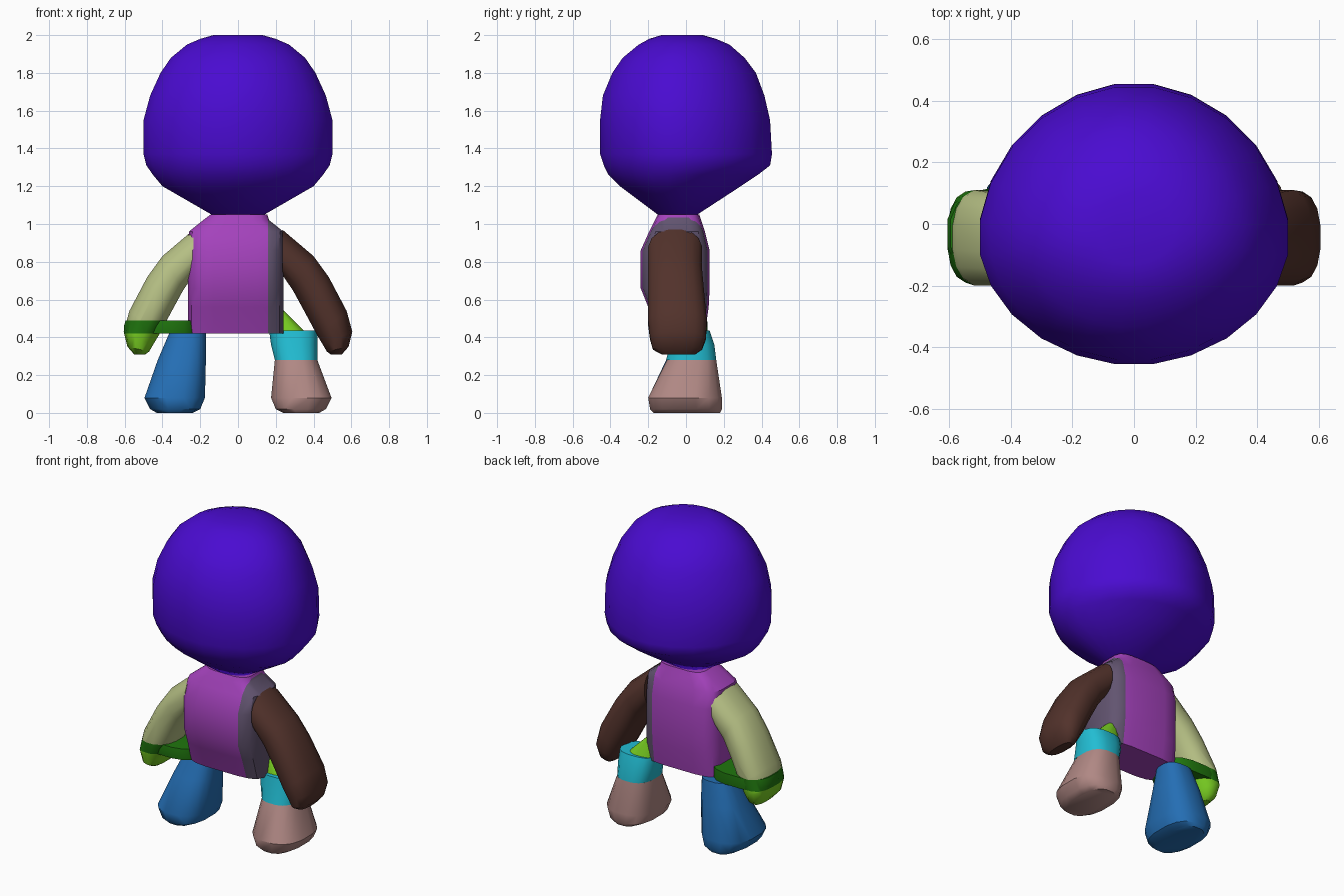
import bpy, bmesh, math

if "Cube" in bpy.data.objects:
    bpy.data.objects.remove(bpy.data.objects["Cube"], do_unlink=True)


def material(name, rgb):
    """Flat material from 0-255 display values, stored as linear."""
    lin = [((c / 255 + 0.055) / 1.055) ** 2.4 if c > 10 else c / 255 / 12.92 for c in rgb]
    m = bpy.data.materials.new(name)
    m.use_nodes = True
    m.diffuse_color = (*lin, 1)
    bsdf = m.node_tree.nodes["Principled BSDF"]
    bsdf.inputs["Base Color"].default_value = (*lin, 1)
    bsdf.inputs["Roughness"].default_value = 0.8
    return m


VIOLET = material("violet", (74, 11, 209))
MAGENTA = material("magenta", (164, 66, 188))
GREY = material("purple grey", (98, 84, 112))
BROWN = material("brown", (82, 50, 43))
KHAKI = material("khaki", (184, 194, 134))
DARK_GREEN = material("dark green", (32, 118, 14))
LIME = material("lime", (122, 208, 34))
BLUE = material("blue", (36, 110, 180))
CYAN = material("cyan", (34, 190, 212))
PINK = material("dusty pink", (176, 136, 132))


def loft(name, rings, mats, power=2.0, count=16, side=1, mid=0.5, axis=2, cuts=(), smooth=36):
    """Skin rounded rings. Each ring is ((x, z), (x, z), y0, y1), widest at fraction mid of y.
    The part is sliced at the cuts along axis; each slice takes the next material."""
    bm = bmesh.new()
    loops = []
    scale = math.cos(math.pi / count) ** (2 / power)
    for (xa, za), (xb, zb), y0, y1 in rings:
        loop = []
        ym = y0 + (y1 - y0) * mid
        for i in range(count):
            t = 2 * math.pi * (i + 0.5) / count
            c, s = math.cos(t), math.sin(t)
            f = (math.copysign(abs(c) ** (2 / power), c) / scale + 1) / 2
            v = abs(s) ** (2 / power) / scale
            loop.append(bm.verts.new((side * (xa + (xb - xa) * f),
                                      ym + ((y1 if s > 0 else y0) - ym) * v,
                                      za + (zb - za) * f)))
        loops.append(loop)
    for lo, hi in zip(loops, loops[1:]):
        for i in range(count):
            j = (i + 1) % count
            bm.faces.new((lo[i], lo[j], hi[j], hi[i]))
    bm.faces.new(loops[0])
    bm.faces.new(loops[-1])
    bmesh.ops.recalc_face_normals(bm, faces=bm.faces)
    for value in cuts:
        co, no = [0, 0, 0], [0, 0, 0]
        co[axis], no[axis] = value, 1
        bmesh.ops.bisect_plane(bm, geom=bm.verts[:] + bm.edges[:] + bm.faces[:],
                               plane_co=co, plane_no=no)
    for f in bm.faces:
        f.material_index = sum(f.calc_center_median()[axis] > value for value in cuts)
    mesh = bpy.data.meshes.new(name)
    bm.to_mesh(mesh)
    bm.free()
    for m in mats:
        mesh.materials.append(m)
    ob = bpy.data.objects.new(name, mesh)
    bpy.context.collection.objects.link(ob)
    bpy.ops.object.select_all(action="DESELECT")
    ob.select_set(True)
    bpy.context.view_layer.objects.active = ob
    bpy.ops.object.shade_smooth_by_angle(angle=math.radians(smooth))


def flat(z, x0, x1, y0, y1):
    return ((x0, z), (x1, z), y0, y1)


# Head: flat-capped egg, fuller in front, pointed towards the neck
head = [(1.05, .14, -.15, .06), (1.2, .40, -.35, .29), (1.26, .45, -.41, .38),
        (1.31, .485, -.435, .445), (1.37, .50, -.455, .455), (1.55, .50, -.455, .445),
        (1.68, .465, -.44, .415), (1.8, .41, -.39, .37), (1.88, .355, -.335, .31),
        (1.95, .27, -.25, .23), (1.98, .20, -.195, .16), (2.0, .13, -.13, .09)]
loft("head", [flat(z, -r, r, a, b) for z, r, a, b in head], [VIOLET], 1.92, 24,
     mid=.45, smooth=50)

# Torso, with a grey slice on its left side
torso = [(.42, -.265, .24, -.15, .10), (.56, -.265, .24, -.20, .12),
         (.66, -.265, .24, -.24, .125), (.86, -.265, .24, -.24, .125),
         (.96, -.26, .24, -.195, .10), (1.02, -.185, .165, -.165, .08),
         (1.05, -.145, .155, -.15, .07)]
loft("torso", [flat(*r) for r in torso], [MAGENTA, GREY], 4.2, 16, axis=0, cuts=(.16,))

# Arms: the right one has a green wristband and a lime hand
arm = [((.235, .73), (.235, .97), -.20, .085),
       ((.29, .65), (.40, .83), -.20, .085), ((.35, .54), (.48, .72), -.20, .095),
       ((.42, .41), (.575, .54), -.20, .11), ((.45, .36), (.605, .43), -.19, .105),
       ((.47, .325), (.585, .35), -.175, .085), ((.49, .31), (.55, .31), -.13, .05)]
loft("left_arm", arm, [BROWN], 2.4)
loft("right_arm", arm, [LIME, DARK_GREEN, KHAKI], 2.4, side=-1, cuts=(.42, .49))

# Band joining the right forearm to the torso
loft("right_wrist_band", [flat(.42, .22, .60, -.17, .112), flat(.455, .22, .605, -.175, .115),
                          flat(.49, .22, .595, -.17, .112)], [DARK_GREEN], 2.8, side=-1)

# Legs: the left one is split into foot, cuff and hip
foot = [(0, .24, .43, -.17, .18), (.02, .20, .465, -.19, .19),
        (.08, .175, .495, -.20, .19), (.28, .195, .42, -.10, .16)]
foot = [flat(*r) for r in foot]
loft("right_leg", foot[:-1] + [flat(.28, .17, .425, -.105, .16), flat(.42, .17, .365, -.045, .13)],
     [BLUE], 2.6, side=-1)
loft("left_foot", foot, [PINK], 2.6)
loft("left_cuff", [flat(.28, .195, .42, -.105, .16), flat(.36, .175, .42, -.085, .15),
                   flat(.435, .165, .42, -.07, .125)], [CYAN], 2.6)
loft("left_hip", [flat(.43, .17, .355, -.045, .11), flat(.55, .17, .235, -.02, .07)], [LIME], 2.6)
